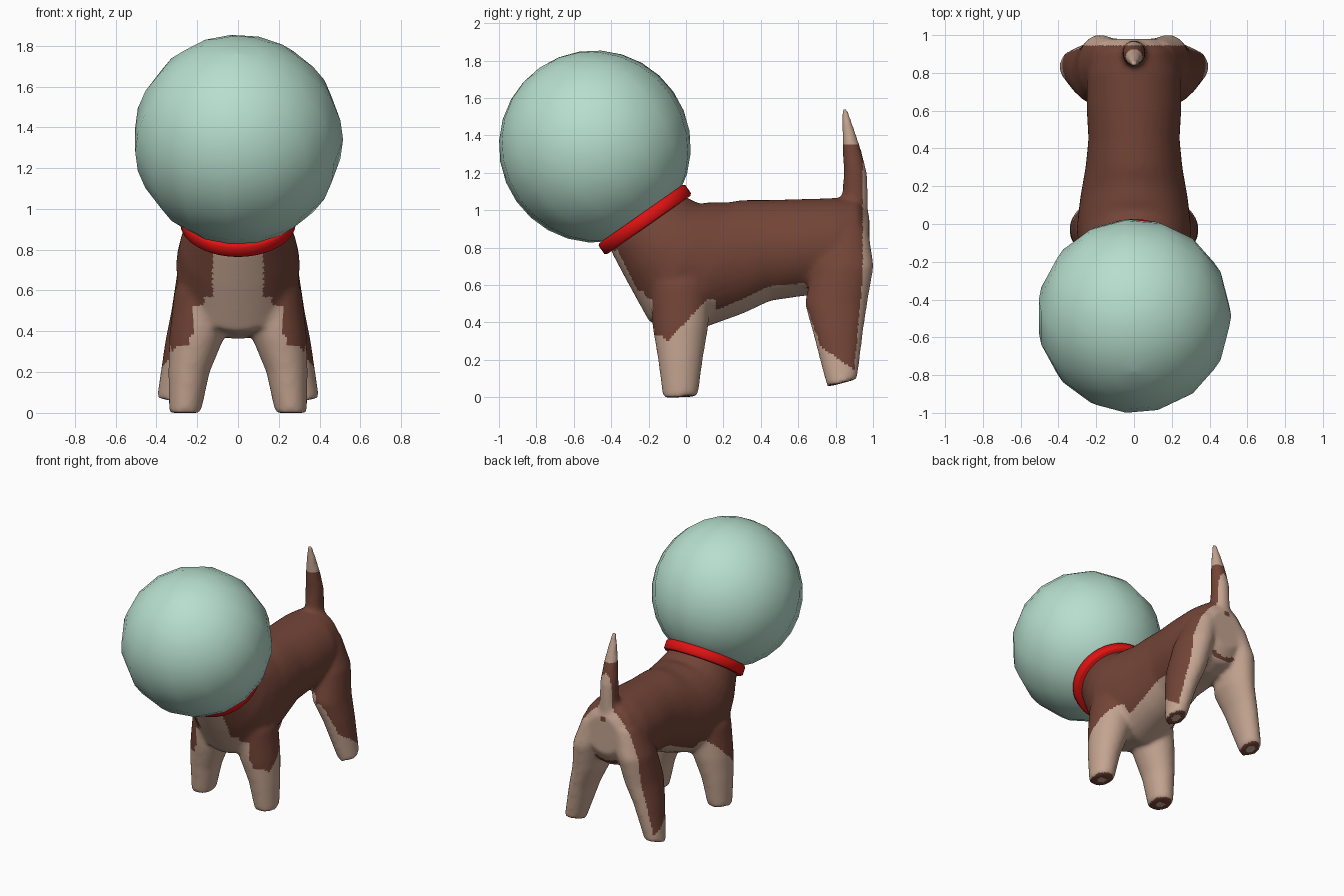
import bpy, bmesh, math
from mathutils import Vector

if "Cube" in bpy.data.objects:
    bpy.data.objects.remove(bpy.data.objects["Cube"])


def material(name, rgb):
    m = bpy.data.materials.new(name)
    m.diffuse_color = (*rgb, 1)
    m.use_nodes = True
    m.node_tree.nodes["Principled BSDF"].inputs["Base Color"].default_value = m.diffuse_color
    return m


BROWN = material("brown fur", (0.17, 0.058, 0.038))
TAN = material("tan fur", (0.55, 0.37, 0.28))
TEAL = material("pale teal glass", (0.47, 0.73, 0.62))
RED = material("red collar", (0.74, 0.006, 0.006))


def loft(bm, rings, n=24, closed=False, flip=1):
    """Skin ellipses (x, y, z, x radius, other radius, tilt about x in degrees)."""
    loops = []
    for x, y, z, ru, rv, t in rings:
        t = math.radians(t)
        loop = []
        for i in range(n):
            a = 2 * math.pi * i / n
            v = rv * math.sin(a)
            loop.append(bm.verts.new((flip * (x + ru * math.cos(a)),
                                      y + v * math.cos(t), z + v * math.sin(t))))
        loops.append(loop)
    faces = []
    pairs = list(zip(loops, loops[1:]))
    if closed:
        pairs.append((loops[-1], loops[0]))
    else:
        faces += [bm.faces.new(loops[0]), bm.faces.new(loops[-1])]
    for a, b in pairs:
        for i in range(n):
            j = (i + 1) % n
            faces.append(bm.faces.new((a[i], a[j], b[j], b[i])))
    bmesh.ops.recalc_face_normals(bm, faces=faces)


def finish(name, bm, mats, angle=60):
    me = bpy.data.meshes.new(name)
    bm.to_mesh(me)
    bm.free()
    ob = bpy.data.objects.new(name, me)
    bpy.context.collection.objects.link(ob)
    for m in mats:
        me.materials.append(m)
    smooth(ob, angle)
    return ob


def smooth(ob, angle):
    bpy.ops.object.select_all(action='DESELECT')
    ob.select_set(True)
    bpy.context.view_layer.objects.active = ob
    bpy.ops.object.shade_smooth_by_angle(angle=math.radians(angle))


# Collar frame: centre and tilted axis shared by the collar and the bubble
TILT = 35
COLLAR = Vector((0, -0.22, 0.95))
AXIS = Vector((0, -math.sin(math.radians(TILT)), math.cos(math.radians(TILT))))


def turned(centre, profile):
    return [(*(centre + AXIS * h), r, r, TILT) for h, r in profile]


# Bubble helmet
bm = bmesh.new()
R = 0.515
arc = [math.pi * (i + 0.02) / 14.04 for i in range(15)]
loft(bm, turned(Vector((0, -0.487, 1.34)),
                [(-R * math.cos(a), R * math.sin(a)) for a in arc]), 15)
finish("bubble_helmet", bm, [TEAL], 80)

# Collar ring
bm = bmesh.new()
loft(bm, turned(COLLAR, [(-0.036, 0.2), (-0.036, 0.272), (-0.026, 0.283),
                         (0.026, 0.283), (0.036, 0.272), (0.036, 0.2)]), 40, closed=True)
finish("collar", bm, [RED], 50)

# Torso from neck to rump
bm = bmesh.new()
loft(bm, [(0, -0.25, 0.99, 0.21, 0.21, 35), (0, -0.195, 0.92, 0.245, 0.25, 36),
          (0, -0.12, 0.825, 0.285, 0.285, 47), (0, -0.035, 0.72, 0.305, 0.36, 64),
          (0, 0.14, 0.70, 0.285, 0.35, 77), (0, 0.30, 0.75, 0.257, 0.305, 90),
          (0, 0.45, 0.785, 0.242, 0.27, 90), (0, 0.62, 0.80, 0.252, 0.26, 90),
          (0, 0.80, 0.81, 0.25, 0.255, 90), (0, 0.92, 0.825, 0.21, 0.235, 90),
          (0, 0.98, 0.83, 0.13, 0.14, 90)], 32)
# Tail
loft(bm, [(0, 0.895, 0.95, 0.075, 0.08, 0), (0, 0.905, 1.1, 0.062, 0.068, 0),
          (0, 0.905, 1.2, 0.063, 0.063, 0), (0, 0.888, 1.32, 0.052, 0.05, 0),
          (0, 0.868, 1.43, 0.037, 0.034, 0), (0, 0.846, 1.55, 0.016, 0.016, 0)])
for side in (1, -1):
    # Front leg
    loft(bm, [(0.26, -0.03, 0.0, 0.078, 0.094, 2), (0.24, -0.03, 0.2, 0.102, 0.12, 0),
              (0.2, -0.03, 0.38, 0.137, 0.15, 0), (0.17, -0.03, 0.6, 0.142, 0.165, 0),
              (0.14, -0.02, 0.76, 0.1, 0.12, 0)], flip=side)
    # Rear leg
    loft(bm, [(0.33, 0.835, 0.075, 0.068, 0.084, 15), (0.265, 0.812, 0.35, 0.092, 0.136, 0),
              (0.215, 0.802, 0.5, 0.112, 0.168, 0), (0.18, 0.84, 0.7, 0.117, 0.165, 0),
              (0.12, 0.86, 0.9, 0.1, 0.115, 0)], flip=side)
raw = finish("dog_body_base", bm, [])

# Fuse the parts into one soft skin
rm = raw.modifiers.new("fuse", 'REMESH')
rm.mode = 'VOXEL'
rm.voxel_size = 0.014
sm = raw.modifiers.new("soften", 'SMOOTH')
sm.factor = 0.5
sm.iterations = 14
dg = bpy.context.evaluated_depsgraph_get()
me = bpy.data.meshes.new_from_object(raw.evaluated_get(dg))
bpy.data.objects.remove(raw)
body = bpy.data.objects.new("dog_body", me)
bpy.context.collection.objects.link(body)
me.materials.clear()
me.materials.append(BROWN)
me.materials.append(TAN)


def is_tan(c, n):
    x, y, z = abs(c.x), c.y, c.z
    inward = n.x * (1 if c.x > 0 else -1) < -0.25
    # paw pads: brown with a tan middle
    if z < 0.13 and n.z < -0.8:
        return math.hypot(x - (0.26 if y < 0.4 else 0.33), y - (-0.03 if y < 0.4 else 0.835)) < 0.03
    # spot under the tail
    if y > 0.9 and math.hypot(x, z - 0.95) < 0.02:
        return False
    # tail tip and belly
    if z > 1.35 or (n.z < -0.6 and z < 0.62 and x < 0.17):
        return True
    if y > 0.6:
        # rump, inner thighs and paws
        edge = max(0.53 - 2.9 * (y - 0.63), 0.27 - 0.7 * (y - 0.72))
        return y > min(0.90 + 0.09 * (z - 0.15), 0.945) or (inward and z < 0.65) or z < min(edge, 0.54)
    if y < 0.16:
        # front socks and chest bib
        bib = 0.125 if z > 0.57 else (0.165 if z > 0.53 else 0.22)
        return (z < min(0.30 + 1.05 * abs(y + 0.1), 0.52) and (y > -0.1 or x < 0.24 or z < 0.33 or n.x * c.x > 0.8 * x)
                or (inward and z < 0.5) or (y < -0.1 and n.y < 0 and x < bib and z < 0.785))
    return False


for p in me.polygons:
    p.material_index = int(is_tan(p.center, p.normal))
smooth(body, 80)
